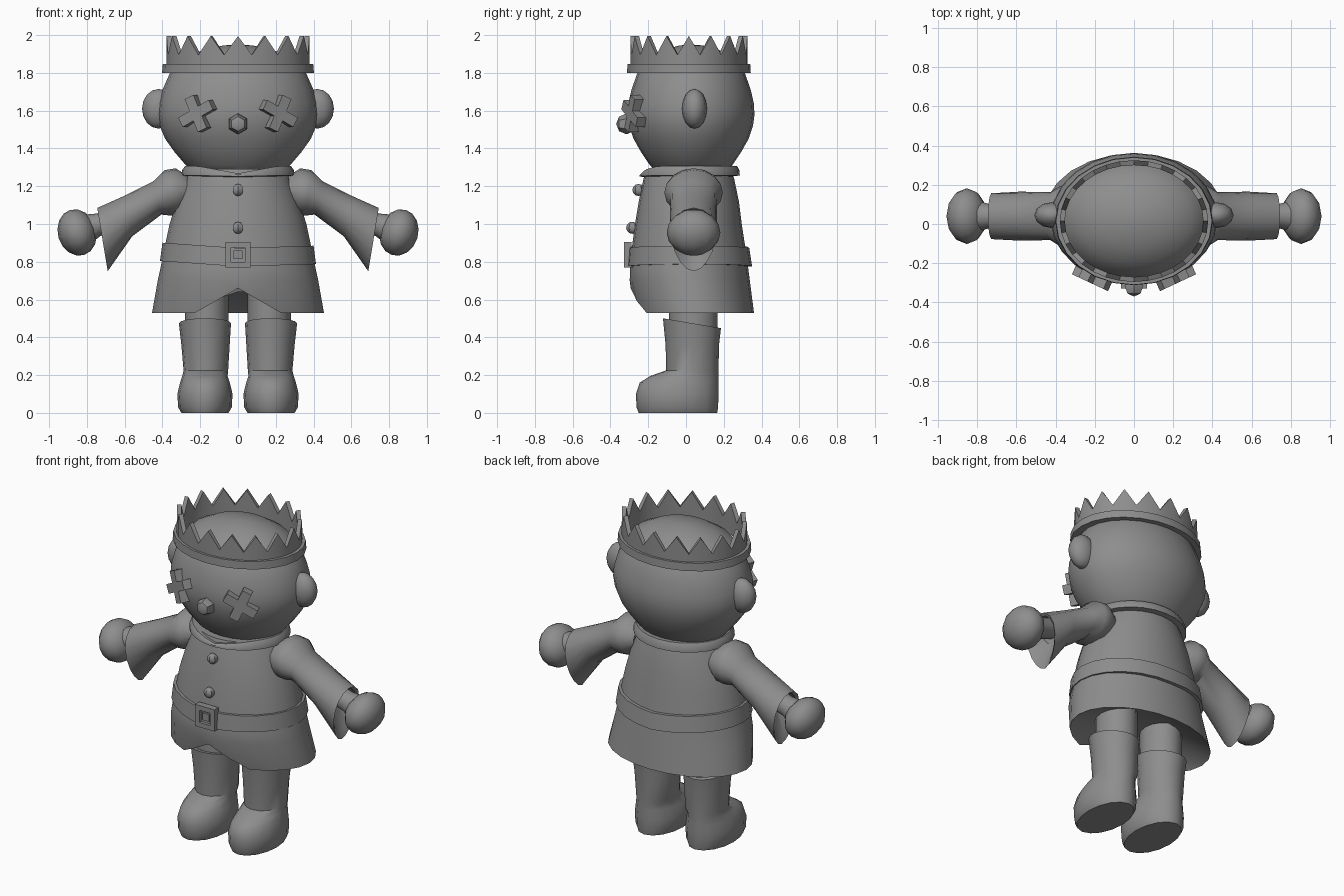
import bpy, bmesh, math
from mathutils import Vector, Matrix

if "Cube" in bpy.data.objects:
    bpy.data.objects.remove(bpy.data.objects["Cube"])

mat = bpy.data.materials.new("plain_grey")
mat.diffuse_color = (0.27, 0.27, 0.27, 1)
mat.use_nodes = True
mat.node_tree.nodes["Principled BSDF"].inputs["Base Color"].default_value = mat.diffuse_color


def finish(name, bm, angle=40):
    bmesh.ops.recalc_face_normals(bm, faces=bm.faces)
    me = bpy.data.meshes.new(name)
    bm.to_mesh(me)
    bm.free()
    me.materials.append(mat)
    ob = bpy.data.objects.new(name, me)
    bpy.context.collection.objects.link(ob)
    bpy.ops.object.select_all(action='DESELECT')
    bpy.context.view_layer.objects.active = ob
    ob.select_set(True)
    bpy.ops.object.shade_smooth_by_angle(angle=math.radians(angle))
    return ob


def ring(rx, y0, y1, z, n=24, cx=0):
    """Horizontal ellipse spanning y0..y1, first point at the front."""
    cy, ry = (y0 + y1) / 2, (y1 - y0) / 2
    return [Vector((cx + rx * math.sin(a), cy - ry * math.cos(a), z))
            for a in (2 * math.pi * i / n for i in range(n))]


def loft(name, rings, closed=False, angle=40):
    """Skin a list of equal rings, capped at the ends or joined in a loop."""
    bm = bmesh.new()
    vs = [[bm.verts.new(p) for p in r] for r in rings]
    n = len(vs[0])
    pairs = list(zip(vs, vs[1:])) + ([(vs[-1], vs[0])] if closed else [])
    for a, b in pairs:
        for i in range(n):
            j = (i + 1) % n
            bm.faces.new((a[i], a[j], b[j], b[i]))
    if not closed:
        bm.faces.new(vs[0])
        bm.faces.new(vs[-1])
    return finish(name, bm, angle)


def ball(name, pos, radii, u=12, v=8, rot=Matrix()):
    bm = bmesh.new()
    bmesh.ops.create_uvsphere(bm, u_segments=u, v_segments=v, radius=1)
    bm.transform(Matrix.Translation(pos) @ rot @ Matrix.Diagonal((*radii, 1)))
    return finish(name, bm)


def box(bm, mtx, size):
    bmesh.ops.create_cube(bm, size=1, matrix=mtx @ Matrix.Diagonal((*size, 1)))


# Head
head = [(1.26, .20), (1.31, .275), (1.38, .335), (1.45, .385), (1.52, .415),
        (1.58, .425), (1.64, .42), (1.71, .40), (1.8, .36), (1.87, .29),
        (1.92, .19), (1.945, .08), (1.95, .01)]
loft("head", [ring(r, .027 - .79 * r, .027 + .79 * r, z) for z, r in head])

# Crown: zigzag wall with sixteen points and a band
def crown_ring(inset, z, zig=False):
    r = ring(.378 - inset, -.295 + inset, .325 - inset, z, 32)
    if zig:
        for i, p in enumerate(r):
            p.z = 1.995 if i % 2 == 0 else 1.895
    return r

loft("crown", [crown_ring(0, 1.80), crown_ring(0, 1.86), crown_ring(0, 0, True),
               crown_ring(.025, 0, True), crown_ring(.025, 1.86),
               crown_ring(.025, 1.80)], closed=True, angle=30)
loft("crown_band", [ring(.402, -.312, .343, 1.80), ring(.398, -.31, .34, 1.848),
                    ring(.36, -.28, .31, 1.848), ring(.36, -.28, .31, 1.80)],
     closed=True)

# Tunic: flared shell, hem raised to a notch at the front
def hem_ring(k, z):
    r = ring(.455 * k, .055 - .305 * k, .055 + .305 * k, z)
    for p in r:
        t = max(0, 1 - abs(p.x) / .225) if p.y < 0 else 0
        p.z += (.66 - z) * t
        p.y -= .043 * t * k
    return r

loft("tunic", [ring(.25, -.21, .24, 1.29), ring(.275, -.225, .255, 1.24),
               ring(.325, -.25, .28, 1.12), ring(.362, -.27, .295, 1.0),
               ring(.39, -.287, .315, .87), ring(.412, -.297, .33, .76),
               ring(.425, -.298, .338, .70), hem_ring(1, .53), hem_ring(.95, .545),
               ring(.2, -.1, .19, .64)])

# Collar with a front dip
def collar_ring(rx, y0, y1, z, dip):
    r = ring(rx, y0, y1, z)
    for p in r:
        if p.y < 0:
            p.z -= dip * max(0, 1 - abs(p.x) / .22)
    return r

loft("collar", [collar_ring(.24, -.2, .23, 1.25, .005),
                collar_ring(.298, -.247, .285, 1.257, .005),
                collar_ring(.296, -.245, .283, 1.285, .025),
                collar_ring(.28, -.232, .27, 1.308, .04),
                collar_ring(.23, -.19, .23, 1.305, .04)], closed=True)

# Belt and buckle
def belt_ring(rx, y0, y1, z):
    r = ring(rx, y0, y1, z)
    for p in r:
        p.z += .05 * abs(p.x) - .02 * p.x
    return r

loft("belt", [belt_ring(.413, -.312, .350, .775), belt_ring(.400, -.304, .335, .873),
              belt_ring(.37, -.28, .30, .873), belt_ring(.37, -.28, .30, .775)],
     closed=True)
bm = bmesh.new()
for s in (-1, 1):
    box(bm, Matrix.Translation((s * .052, -.308, .838)), (.03, .04, .135))
    box(bm, Matrix.Translation((0, -.308, .838 + s * .053)), (.08, .04, .03))
box(bm, Matrix.Translation((0, -.303, .838)), (.045, .03, .045))
finish("buckle", bm)

# Buttons and nose
for i, (y, z) in enumerate(((-.252, 1.18), (-.285, .98))):
    ball(f"button_{i + 1}", (0, y, z), (.032, .032, .032), 6, 6)
ball("nose", (0, -.315, 1.53), (.055, .055, .055), 6, 4,
     Matrix.Rotation(math.pi / 2, 4, 'X'))


# Arm rings are set by an upper and a lower point in x, z
def arm_ring(s, x1, z1, x0, z0, ry, egg=0, n=16):
    out = []
    for i in range(n):
        a = 2 * math.pi * i / n
        c = (1 + math.cos(a)) / 2
        w = ry * math.sin(a) * (1 - egg * (1 - c))
        out.append(Vector((s * (x0 + (x1 - x0) * c), .04 + w, z0 + (z1 - z0) * c)))
    return out


for s, side in ((-1, "left"), (1, "right")):
    # Ear
    ball(f"ear_{side}", (s * .42, .045, 1.61), (.088, .066, .105), 12, 8)

    # Cross eye: two bars laid on the face
    bm = bmesh.new()
    base = Matrix.Translation((s * .212, -.272, 1.585)) @ Matrix.Rotation(s * math.radians(25), 4, 'Z')
    for deg, length in ((28, .20), (-66, .19)):
        m = base @ Matrix.Rotation(s * math.radians(deg), 4, 'Y')
        box(bm, m, (length, .06, .056))
    finish(f"eye_{side}", bm)

    # Shoulder and sleeve with a hanging cuff, hollow at the end
    loft(f"sleeve_{side}", [arm_ring(s, .26, 1.25, .26, 1.10, .11),
                            arm_ring(s, .33, 1.295, .31, 1.05, .15),
                            arm_ring(s, .39, 1.285, .36, 1.045, .155),
                            arm_ring(s, .45, 1.225, .405, 1.05, .122),
                            arm_ring(s, .60, 1.15, .56, .935, .125),
                            arm_ring(s, .745, 1.085, .69, .75, .142, .35),
                            arm_ring(s, .73, 1.07, .68, .79, .12, .35),
                            arm_ring(s, .66, 1.09, .62, .94, .08)])

    # Wrist and hand
    loft(f"wrist_{side}", [arm_ring(s, .62, 1.10, .60, .98, .06),
                           arm_ring(s, .75, 1.055, .73, .935, .062),
                           arm_ring(s, .81, 1.05, .79, .89, .08)])
    ball(f"hand_{side}", (s * .852, .04, .955), (.102, .142, .125), 12, 8,
         Matrix.Rotation(s * .3, 4, 'Y'))

    # Leg
    cx = s * .165
    loft(f"leg_{side}", [ring(.115, -.09, .165, .40, 16, cx),
                         ring(.115, -.09, .17, .64, 16, cx)])

    # Boot: foot rising into a flared shaft with a sloping rim
    cx = s * .175
    boot = [ring(.125, -.25, .165, 0, 16, cx), ring(.142, -.262, .17, .03, 16, cx),
            ring(.146, -.265, .172, .10, 16, cx), ring(.132, -.245, .172, .16, 16, cx),
            ring(.120, -.19, .172, .195, 16, cx), ring(.118, -.105, .172, .225, 16, cx - s * .005),
            ring(.128, -.108, .175, .36, 16, cx - s * .003),
            ring(.138, -.122, .185, .475, 16, cx),
            ring(.110, -.095, .16, .475, 16, cx), ring(.10, -.08, .15, .42, 16, cx)]
    for r in boot[-3:-1]:
        for p in r:
            p.z -= .17 * (p.y - .03)
    loft(f"boot_{side}", boot)
